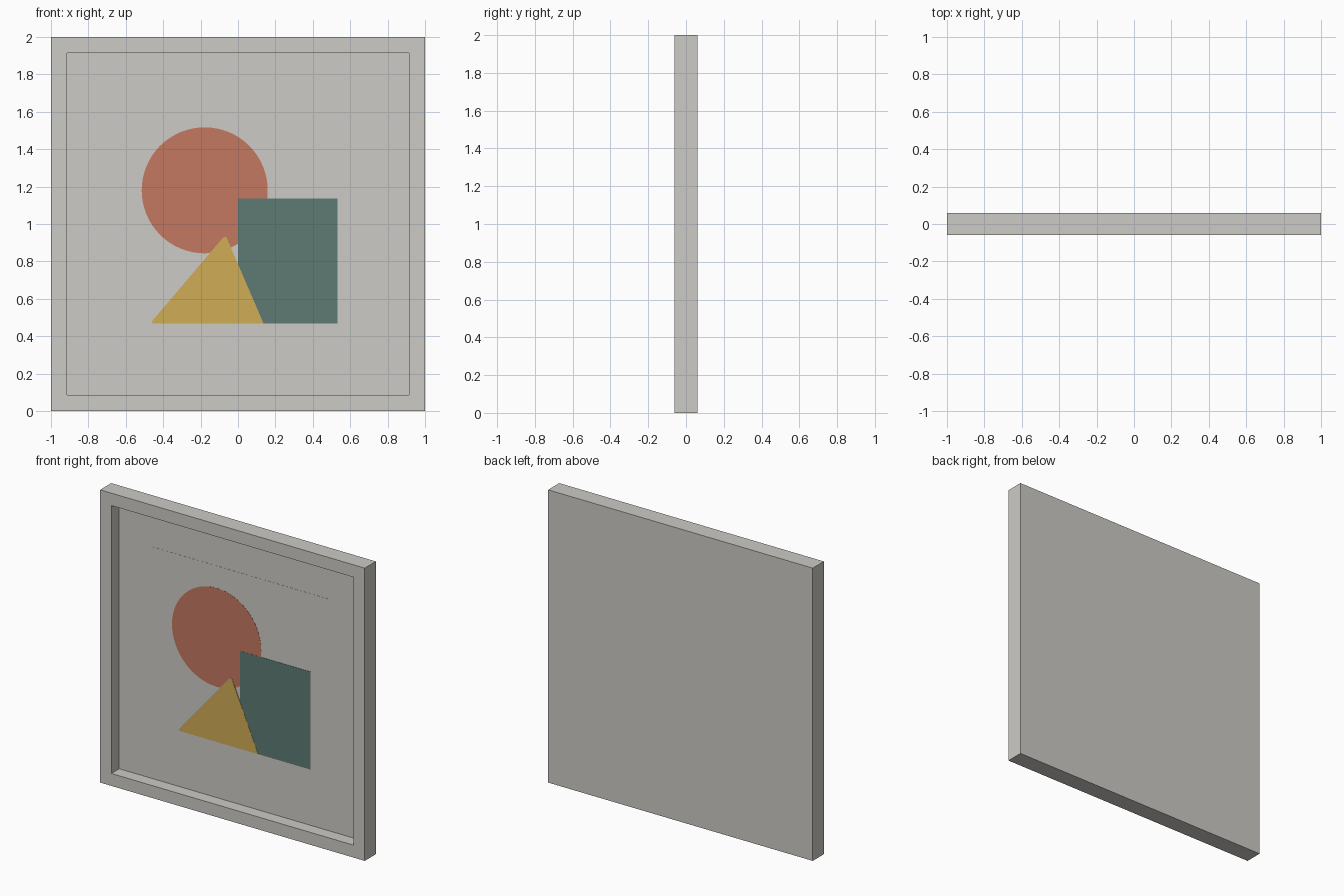
import bpy, bmesh, math
from mathutils import Vector

if "Cube" in bpy.data.objects:
    bpy.data.objects.remove(bpy.data.objects["Cube"])


def material(name, rgb):
    """Make a flat material from 0-255 sRGB values, stored as linear."""
    lin = [c / 255 / 12.92 if c / 255 <= 0.04045 else ((c / 255 + 0.055) / 1.055) ** 2.4 for c in rgb]
    m = bpy.data.materials.new(name)
    m.diffuse_color = (*lin, 1.0)
    m.use_nodes = True
    m.node_tree.nodes["Principled BSDF"].inputs["Base Color"].default_value = m.diffuse_color
    return m


def finish(name, bm, mat):
    bmesh.ops.recalc_face_normals(bm, faces=bm.faces[:])
    me = bpy.data.meshes.new(name)
    bm.to_mesh(me)
    bm.free()
    me.materials.append(mat)
    ob = bpy.data.objects.new(name, me)
    bpy.context.collection.objects.link(ob)
    return ob


def plate(name, outline, front, mat):
    """Thin plate with an x-z outline, standing from the pocket floor to y = front."""
    bm = bmesh.new()
    face = bm.faces.new([bm.verts.new((x, FLOOR, z)) for x, z in outline])
    ext = bmesh.ops.extrude_face_region(bm, geom=[face])
    verts = [g for g in ext["geom"] if isinstance(g, bmesh.types.BMVert)]
    bmesh.ops.translate(bm, verts=verts, vec=(0, front - FLOOR, 0))
    return finish(name, bm, mat)


def rect(x0, x1, z0, z1):
    return [(x0, z0), (x1, z0), (x1, z1), (x0, z1)]


HALF_T, BORDER, DEPTH = 0.06, 0.12, 0.085
FLOOR = -HALF_T + DEPTH

grey = material("warm grey", (205, 203, 198))
orange = material("terracotta", (196, 121, 97))
teal = material("dull teal", (95, 123, 116))
mustard = material("mustard", (208, 172, 86))

# Frame with closed back: a slab whose front face is inset and sunk into a pocket
bm = bmesh.new()
bmesh.ops.create_cube(bm, size=2)
for v in bm.verts:
    v.co = Vector((v.co.x, v.co.y * HALF_T, v.co.z + 1))
bm.normal_update()
front = min(bm.faces, key=lambda f: f.calc_center_median().y)
bmesh.ops.inset_region(bm, faces=[front], thickness=BORDER)
ext = bmesh.ops.extrude_discrete_faces(bm, faces=[front])["faces"][0]
bmesh.ops.translate(bm, verts=ext.verts[:], vec=(0, DEPTH, 0))
finish("frame", bm, grey)

# Paper in the middle of the mount
plate("paper", rect(-0.667, 0.667, 0.335, 1.668), FLOOR - 0.001, grey)

# Printed shapes, each slightly in front of the last
circle = [(-0.178 + 0.337 * math.cos(math.tau * i / 64),
           1.18 + 0.337 * math.sin(math.tau * i / 64)) for i in range(64)]
plate("circle", circle, FLOOR - 0.002, orange)
plate("rectangle", rect(0.0, 0.533, 0.467, 1.135), FLOOR - 0.003, teal)
plate("triangle", [(-0.46, 0.467), (0.137, 0.467), (-0.062, 0.93), (-0.078, 0.93), (-0.46, 0.48)],
      FLOOR - 0.004, mustard)
